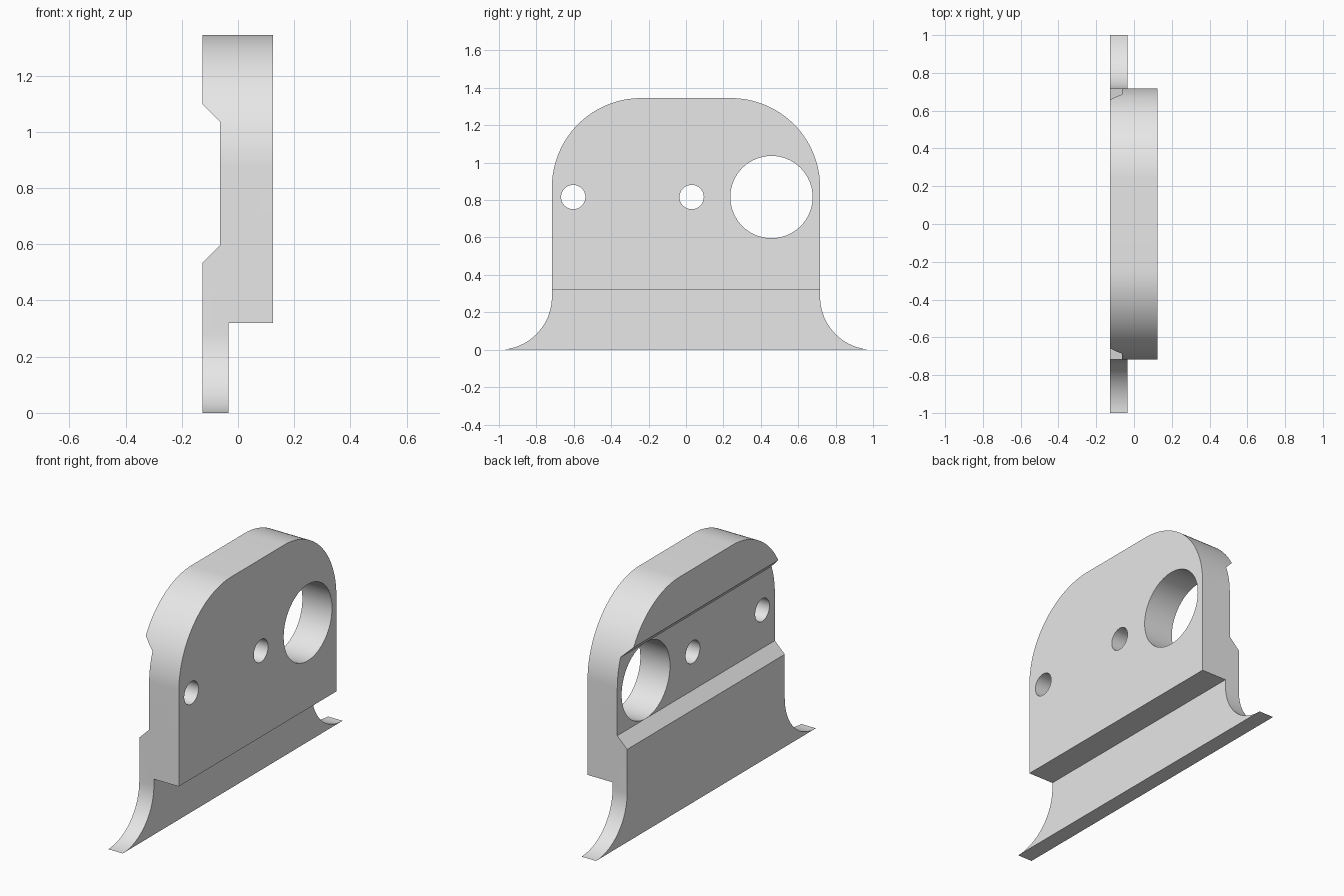
import bpy
import bmesh
from math import cos, sin, pi, radians
from mathutils import Vector

cube = bpy.data.objects.get("Cube")
if cube:
    bpy.data.objects.remove(cube, do_unlink=True)

grey = bpy.data.materials.new("light_grey")
grey.use_nodes = True
GREY = (0.8, 0.8, 0.8, 1)
grey.diffuse_color = GREY
grey.node_tree.nodes["Principled BSDF"].inputs["Base Color"].default_value = GREY


def arc(cy, cz, r, start, end, n):
    """Points along an arc, angles in degrees."""
    steps = [radians(start + (end - start) * i / n) for i in range(n + 1)]
    return [(cy + r * cos(a), cz + r * sin(a)) for a in steps]


def prism(name, points, sweep):
    """Closed profile swept along a vector."""
    bm = bmesh.new()
    face = bm.faces.new([bm.verts.new(p) for p in points])
    out = bmesh.ops.extrude_face_region(bm, geom=[face])
    verts = [v for v in out["geom"] if isinstance(v, bmesh.types.BMVert)]
    bmesh.ops.translate(bm, verts=verts, vec=Vector(sweep))
    bmesh.ops.recalc_face_normals(bm, faces=bm.faces[:])
    mesh = bpy.data.meshes.new(name)
    bm.to_mesh(mesh)
    bm.free()
    mesh.materials.append(grey)
    obj = bpy.data.objects.new(name, mesh)
    bpy.context.collection.objects.link(obj)
    return obj


def combine(obj, tool, operation):
    """Apply a boolean and discard its tool."""
    bpy.context.view_layer.objects.active = obj
    mod = obj.modifiers.new(operation, 'BOOLEAN')
    mod.operation = operation
    mod.solver = 'EXACT'
    mod.object = tool
    bpy.ops.object.modifier_apply(modifier=mod.name)
    bpy.data.objects.remove(tool, do_unlink=True)


# Side outline: flared foot, straight flank, rounded shoulder, mirrored in y
FLANK, TOP, FLARE, SHOULDER = 0.717, 1.345, 0.283, 0.477
half = arc(1, FLARE, FLARE, 270, 180, 24)
half += arc(FLANK - SHOULDER, TOP - SHOULDER, SHOULDER, 0, 90, 32)
outline = half + [(-y, z) for y, z in reversed(half)]
plate = prism("bracket_plate", [(-0.3, y, z) for y, z in outline], (0.6, 0, 0))

# Cross-section: thin lower web, thick body, chamfered channel on one face
BACK, FRONT, WEB, FLOOR = -0.127, 0.125, -0.034, -0.064
section = [(BACK, -0.1), (WEB, -0.1), (WEB, 0.32), (FRONT, 0.32),
           (FRONT, 1.5), (BACK, 1.5), (BACK, 1.098), (FLOOR, 1.036),
           (FLOOR, 0.596), (BACK, 0.534)]
body = prism("section_tool", [(x, -1.2, z) for x, z in section], (0, 2.4, 0))
combine(plate, body, 'INTERSECT')

# Large bore and two small bolt holes
for y, r in ((0.457, 0.22), (0.03, 0.065), (-0.603, 0.065)):
    ring = arc(y, 0.816, r, 0, 360, 64)[:-1]
    bore = prism("bore_tool", [(-0.3, a, b) for a, b in ring], (0.6, 0, 0))
    combine(plate, bore, 'DIFFERENCE')

# Smooth curved walls, crisp edges
bpy.ops.object.select_all(action='DESELECT')
plate.select_set(True)
bpy.context.view_layer.objects.active = plate
bpy.ops.object.shade_smooth_by_angle(angle=radians(25))
